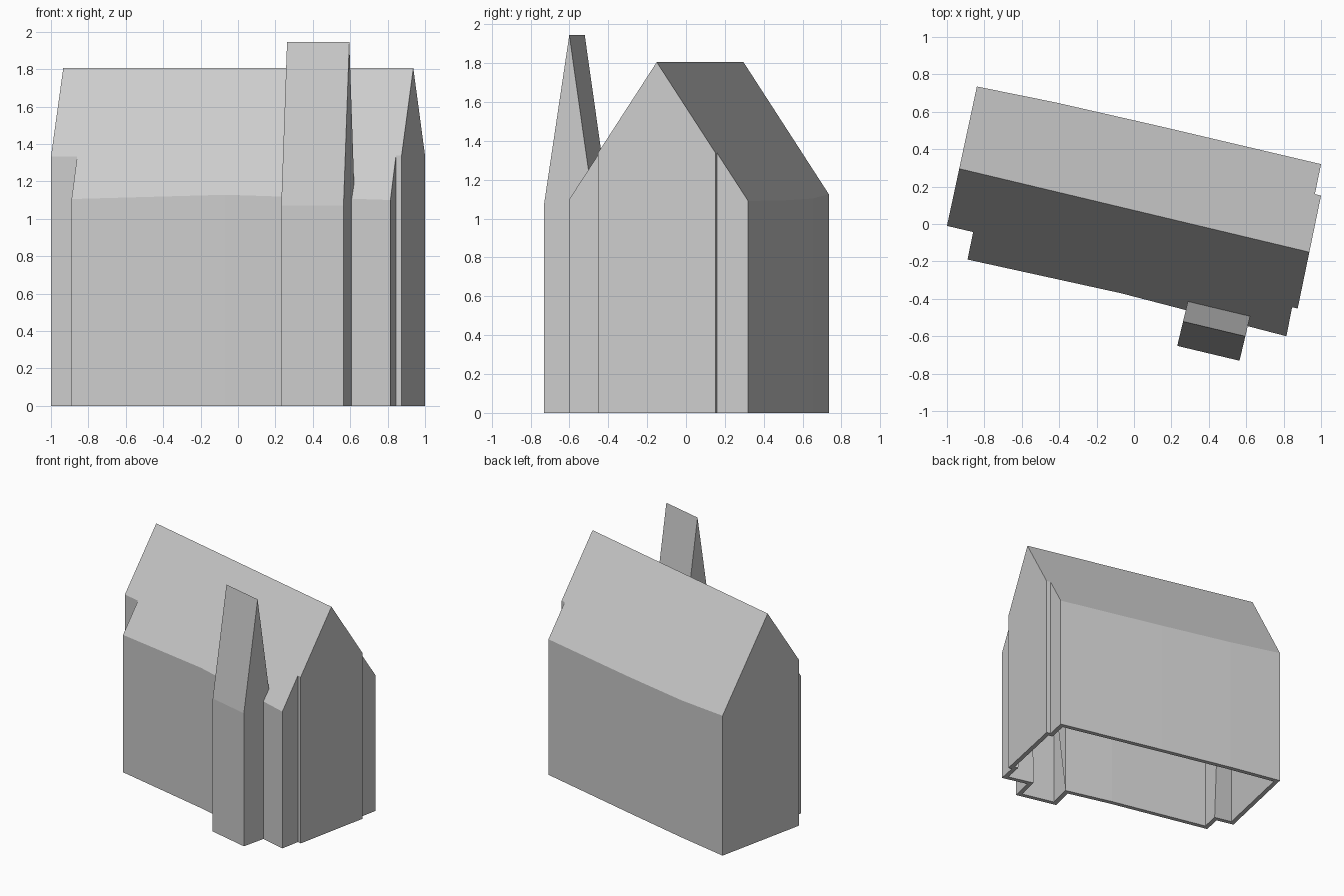
import bpy
import bmesh
from mathutils import Vector

cube = bpy.data.objects.get("Cube")
if cube:
    bpy.data.objects.remove(cube, do_unlink=True)

# Directions along and across the turned building
ALONG = Vector((0.973, -0.232, 0))
ACROSS = Vector((0.232, 0.973, 0))
UP = Vector((0, 0, 1))
RIDGE_OFFSET, RIDGE_Z, ROOF_SLOPE = 0.071, 1.805, 1.513
WALL = 0.035

grey = bpy.data.materials.new("plain grey")
grey.use_nodes = True
colour = (0.6, 0.6, 0.6, 1)
grey.diffuse_color = colour
grey.node_tree.nodes["Principled BSDF"].inputs["Base Color"].default_value = colour


def prism(name, outline, sweep, trim=None):
    """Extrude a closed outline along sweep, with an optional trimming step."""
    bm = bmesh.new()
    face = bm.faces.new([bm.verts.new(p) for p in outline])
    moved = bmesh.ops.extrude_face_region(bm, geom=[face])["geom"]
    bmesh.ops.translate(bm, vec=sweep,
                        verts=[v for v in moved if isinstance(v, bmesh.types.BMVert)])
    if trim:
        trim(bm)
    bmesh.ops.recalc_face_normals(bm, faces=bm.faces)
    mesh = bpy.data.meshes.new(name)
    bm.to_mesh(mesh)
    bm.free()
    mesh.materials.append(grey)
    obj = bpy.data.objects.new(name, mesh)
    bpy.context.collection.objects.link(obj)
    return obj


def cut_roof(bm):
    """Slice the walls with the two roof slopes."""
    for side in (-1, 1):
        cut = bmesh.ops.bisect_plane(
            bm, geom=bm.verts[:] + bm.edges[:] + bm.faces[:],
            plane_co=ACROSS * RIDGE_OFFSET + UP * RIDGE_Z,
            plane_no=ACROSS * side * ROOF_SLOPE + UP, clear_outer=True)
        edges = [e for e in cut["geom_cut"] if isinstance(e, bmesh.types.BMEdge)]
        bmesh.ops.edgeloop_fill(bm, edges=edges)


# House body: stepped footprint raised and cut to a gable roof
footprint = [(-0.84, 0.735), (-0.42, 0.65), (0.15, 0.52), (1.0, 0.32),
             (0.967, 0.16), (1.0, 0.152), (0.875, -0.452), (0.845, -0.445),
             (0.815, -0.6), (-0.07, -0.37), (-0.89, -0.19), (-0.86, -0.043),
             (-1.0, -0.01)]
house = prism("house_shell", [(x, y, 0) for x, y in footprint], UP * 2, cut_roof)

# Chimney: tapered side profile swept along the building
profile = [(-0.58, 0), (-0.58, 1.07), (-0.446, 1.945), (-0.336, 1.19),
           (-0.32, 1.1), (-0.32, 0)]
chimney = prism("chimney",
                [ALONG * 0.376 + ACROSS * a + UP * z for a, z in profile],
                ALONG * 0.342)

# Join the chimney to the house
union = house.modifiers.new("join_chimney", "BOOLEAN")
union.operation = "UNION"
union.solver = "EXACT"
union.object = chimney
graph = bpy.context.evaluated_depsgraph_get()
joined = bpy.data.meshes.new_from_object(house.evaluated_get(graph))
house.modifiers.clear()
house.data = joined
bpy.data.objects.remove(chimney, do_unlink=True)

# Open the underside and give the walls thickness
bm = bmesh.new()
bm.from_mesh(joined)
floor = [f for f in bm.faces if all(v.co.z < 0.001 for v in f.verts)]
bmesh.ops.delete(bm, geom=floor, context="FACES")
bm.to_mesh(joined)
bm.free()
shell = house.modifiers.new("wall_thickness", "SOLIDIFY")
shell.thickness = WALL
shell.offset = -1
shell.use_even_offset = True
